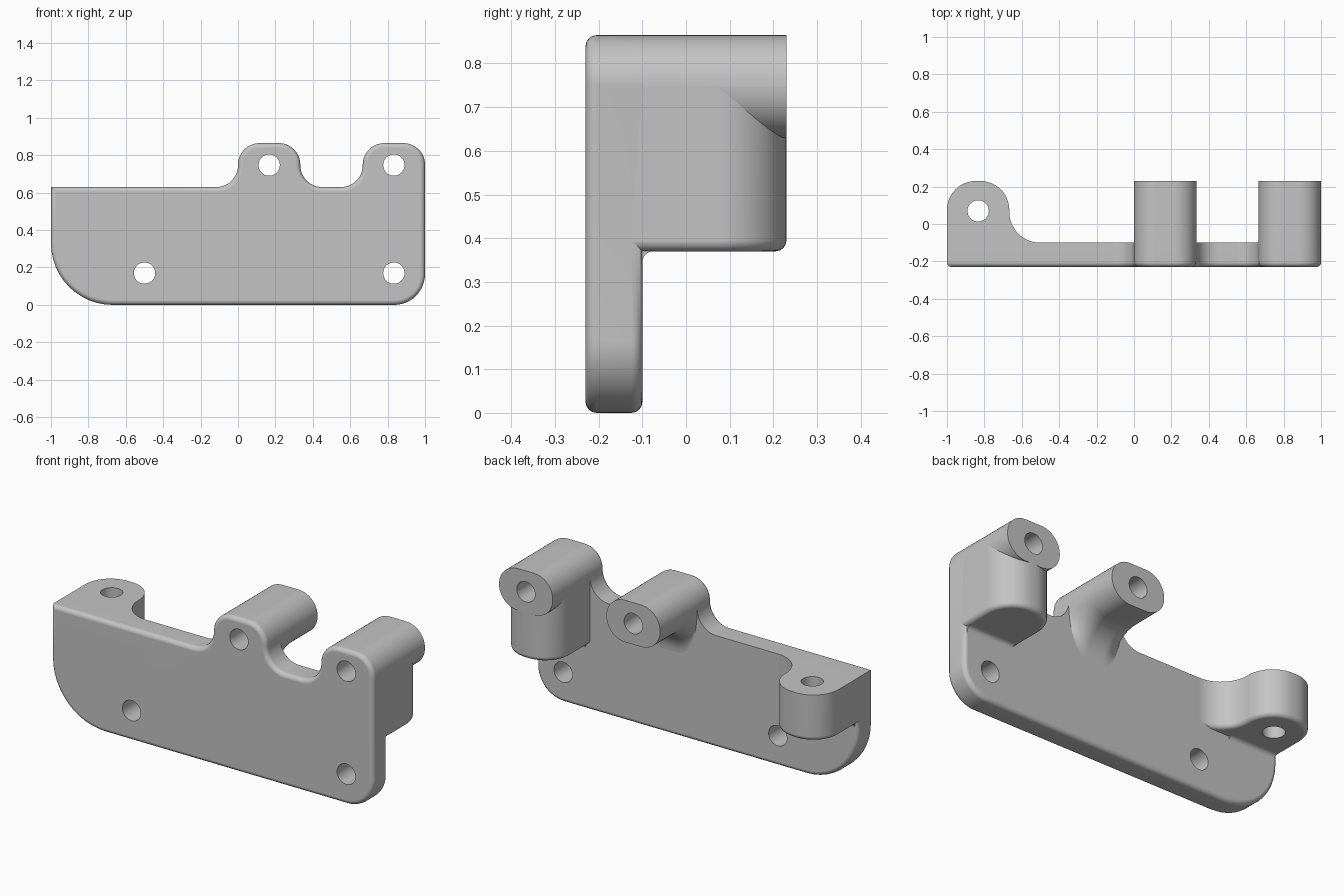
import bpy, bmesh, math
from mathutils import Vector

if "Cube" in bpy.data.objects:
    bpy.data.objects.remove(bpy.data.objects["Cube"], do_unlink=True)

grey = bpy.data.materials.new("plain_grey")
grey.use_nodes = True
grey.diffuse_color = (0.55, 0.55, 0.55, 1)
grey.node_tree.nodes["Principled BSDF"].inputs["Base Color"].default_value = (0.55, 0.55, 0.55, 1)

FRONT, BACK, REAR = -0.23, -0.10, 0.23   # plate front, plate back, end of the arms
TOP, TAB_TOP, LUG_BASE = 0.63, 0.865, 0.37
TAB_R, EDGE_R, HOLE_R = 0.116, 0.025, 0.057
AXIS_Z = (TOP + TAB_TOP) / 2
INSIDE = -0.19                           # arms start inside the plate
WIDTH = 1 / 3


def rounded(corners, steps=12):
    """Closed outline with an arc of radius r at every corner (a, b, r)."""
    out = []
    for i, (a, b, r) in enumerate(corners):
        p = Vector((a, b))
        if not r:
            out.append(p)
            continue
        u = (Vector(corners[i - 1][:2]) - p).normalized()
        v = (Vector(corners[(i + 1) % len(corners)][:2]) - p).normalized()
        half = u.angle(v) / 2
        centre = p + (u + v).normalized() * (r / math.sin(half))
        start = p + u * (r / math.tan(half)) - centre
        end = p + v * (r / math.tan(half)) - centre
        sweep = start.angle(end)
        for k in range(steps + 1):
            t = k / steps
            out.append(centre + (start * math.sin((1 - t) * sweep)
                                 + end * math.sin(t * sweep)) / math.sin(sweep))
    return out


def loft(bm, rings):
    """Skin a list of equal rings and cap both ends."""
    loops = [[bm.verts.new(p) for p in ring] for ring in rings]
    n = len(loops[0])
    for lo, hi in zip(loops, loops[1:]):
        for i in range(n):
            j = (i + 1) % n
            bm.faces.new((lo[i], lo[j], hi[j], hi[i]))
    bm.faces.new(loops[0])
    bm.faces.new(loops[-1])


def along(axis, outline, values):
    """Rings of an outline placed at the given positions on an axis."""
    place = {"x": lambda p, t: (t, p.x, p.y),
             "y": lambda p, t: (p.x, t, p.y),
             "z": lambda p, t: (p.x, p.y, t)}[axis]
    return [[place(p, t) for p in outline] for t in values]


def make(name, rings, bevel_rule=None):
    bm = bmesh.new()
    loft(bm, rings)
    bmesh.ops.recalc_face_normals(bm, faces=bm.faces[:])
    if bevel_rule:
        edges = [e for e in bm.edges if bevel_rule(e.verts[0].co, e.verts[1].co)]
        bmesh.ops.bevel(bm, geom=edges, offset=EDGE_R, offset_type='OFFSET', segments=4,
                        profile=0.5, affect='EDGES', clamp_overlap=False)
    return finish(name, bm)


def finish(name, bm):
    bmesh.ops.recalc_face_normals(bm, faces=bm.faces[:])
    mesh = bpy.data.meshes.new(name)
    bm.to_mesh(mesh)
    bm.free()
    mesh.materials.append(grey)
    ob = bpy.data.objects.new(name, mesh)
    bpy.context.collection.objects.link(ob)
    return ob


# Plate with two raised tabs
plate_outline = rounded([
    (-1, TOP, 0), (-1, 0.4, 0), (-1, 0, 0.33), (1, 0, 0.165), (1, 0.4, 0),
    (1, TAB_TOP, TAB_R), (1 - WIDTH, TAB_TOP, TAB_R), (1 - WIDTH, TOP, TAB_R),
    (WIDTH, TOP, TAB_R), (WIDTH, TAB_TOP, TAB_R), (0, TAB_TOP, TAB_R), (0, TOP, TAB_R)])


def plate_edges(a, b):
    on_front = abs(a.y - FRONT) < 1e-4 and abs(b.y - FRONT) < 1e-4
    low_back = (abs(a.y - BACK) < 1e-4 and abs(b.y - BACK) < 1e-4
                and max(a.z, b.z) < 0.41)
    return on_front or low_back


parts = [make("mounting_plate", along("y", plate_outline, (FRONT, BACK)), plate_edges)]


# Horizontal barrels, flaring down into the plate
def barrel_rings(x0):
    x1 = x0 + WIDTH
    outline = rounded([(x0, TOP, TAB_R), (x1, TOP, TAB_R),
                       (x1, TAB_TOP, TAB_R), (x0, TAB_TOP, TAB_R)])
    flare = 0.16
    stations = [(INSIDE, flare)]
    for k in range(13):
        a = k / 12 * math.pi / 2
        stations.append((BACK + flare * (1 - math.cos(a)), flare * (1 - math.sin(a))))
    stations.append((REAR, 0))
    rings = []
    for y, drop in stations:
        stretch = 1 + drop / (AXIS_Z - TOP)
        rings.append([(p.x, y, p.y if p.y > AXIS_Z else AXIS_Z + (p.y - AXIS_Z) * stretch)
                      for p in outline])
    return rings


for name, x0 in (("middle_barrel", 0), ("left_barrel", 1 - WIDTH)):
    parts.append(make(name, barrel_rings(x0)))


# Upright lugs at both ends
def lug_edges(a, b):
    return (max(a.z, b.z) < LUG_BASE + 1e-4
            and not (a.y < INSIDE + 1e-4 and b.y < INSIDE + 1e-4))


inner = -1 + WIDTH
right_lug = rounded([(-1, INSIDE, 0), (-0.5, INSIDE, 0), (-0.49, BACK, 0),
                     (inner, BACK, 0.165), (inner, REAR, 0.155), (-1, REAR, 0.155)])
left_lug = rounded([(-inner, INSIDE, 0), (1, INSIDE, 0),
                    (1, REAR, 0.155), (-inner, REAR, 0.155)])
parts.append(make("right_lug", along("z", right_lug, (LUG_BASE, TOP)), lug_edges))
parts.append(make("left_lug", along("z", left_lug, (LUG_BASE, AXIS_Z)), lug_edges))

# Small fillets where the lug undersides meet the plate
strip = rounded([(-0.12, 0.34, 0), (BACK, 0.34, 0), (BACK, LUG_BASE, EDGE_R),
                 (-0.07, LUG_BASE, 0), (-0.07, 0.39, 0), (-0.12, 0.39, 0)], 5)
for name, side in (("right_lug_fillet", -1), ("left_lug_fillet", 1)):
    parts.append(make(name, along("x", strip, (side * 0.69, side * 0.98))))

# Screw holes
cutter_bm = bmesh.new()
holes = [("y", WIDTH / 2, AXIS_Z, -0.5, 0.5), ("y", 1 - WIDTH / 2, AXIS_Z, -0.5, 0.5),
         ("y", -0.5, 0.17, -0.5, 0.5), ("y", 1 - WIDTH / 2, 0.17, -0.5, 0.5),
         ("z", -1 + WIDTH / 2, 0.07, 0.2, 0.8)]
for axis, a, b, start, end in holes:
    circle = [Vector((a + HOLE_R * math.cos(k * math.tau / 40),
                      b + HOLE_R * math.sin(k * math.tau / 40))) for k in range(40)]
    loft(cutter_bm, along(axis, circle, (start, end)))
cutter = finish("hole_cutter", cutter_bm)
cutter.hide_render = True

for ob in parts:
    bpy.ops.object.select_all(action='DESELECT')
    ob.select_set(True)
    bpy.context.view_layer.objects.active = ob
    if "fillet" not in ob.name:
        cut = ob.modifiers.new("holes", 'BOOLEAN')
        cut.operation, cut.solver, cut.object = 'DIFFERENCE', 'EXACT', cutter
        bpy.ops.object.modifier_apply(modifier=cut.name)
    bpy.ops.object.shade_smooth_by_angle(angle=math.radians(32))
    even = ob.modifiers.new("even_shading", 'WEIGHTED_NORMAL')
    even.keep_sharp = True
    bpy.ops.object.modifier_apply(modifier=even.name)

bpy.data.objects.remove(cutter, do_unlink=True)
